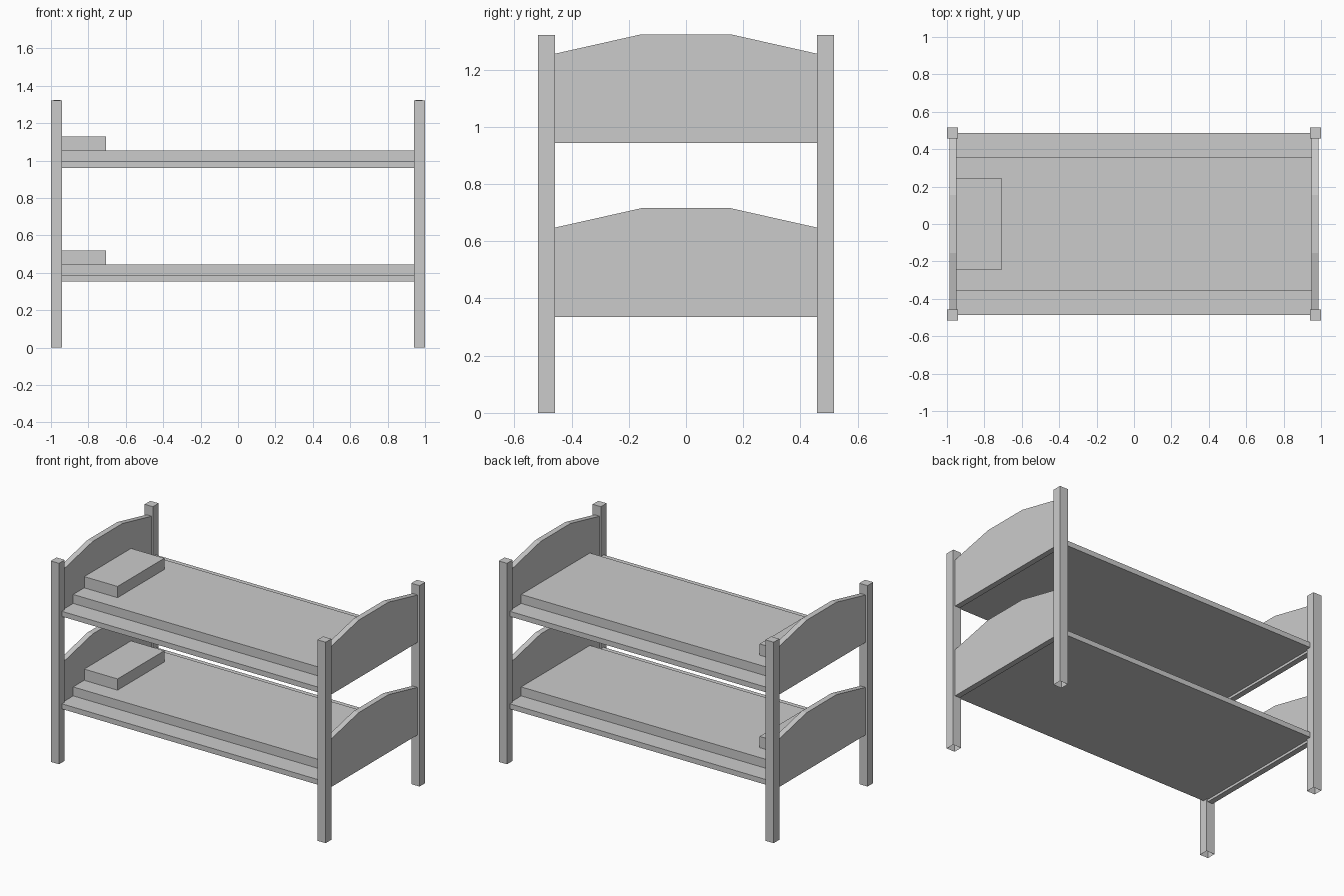
import bpy, bmesh

if "Cube" in bpy.data.objects:
    bpy.data.objects.remove(bpy.data.objects["Cube"])


def finish(name, bm):
    bmesh.ops.recalc_face_normals(bm, faces=bm.faces)
    mesh = bpy.data.meshes.new(name)
    bm.to_mesh(mesh)
    bm.free()
    obj = bpy.data.objects.new(name, mesh)
    bpy.context.collection.objects.link(obj)
    return obj


def box(name, x0, x1, y0, y1, z0, z1, open_bottom=False):
    bm = bmesh.new()
    bmesh.ops.create_cube(bm, size=1)
    for v in bm.verts:
        v.co = (x1 if v.co.x > 0 else x0,
                y1 if v.co.y > 0 else y0,
                z1 if v.co.z > 0 else z0)
    bmesh.ops.recalc_face_normals(bm, faces=bm.faces)
    if open_bottom:
        low = [f for f in bm.faces if f.normal.z < -0.5]
        bmesh.ops.delete(bm, geom=low, context='FACES_ONLY')
    return finish(name, bm)


def end_panel(name, x0, x1, bottom, shoulder, top):
    # Extruded profile with a sloped, flat-topped crest
    profile = [(-0.458, bottom), (0.458, bottom), (0.458, shoulder),
               (0.155, top), (-0.155, top), (-0.458, shoulder)]
    bm = bmesh.new()
    face = bm.faces.new([bm.verts.new((x0, y, z)) for y, z in profile])
    ext = bmesh.ops.extrude_face_region(bm, geom=[face], use_keep_orig=True)
    verts = [g for g in ext["geom"] if isinstance(g, bmesh.types.BMVert)]
    bmesh.ops.translate(bm, verts=verts, vec=(x1 - x0, 0, 0))
    return finish(name, bm)


# Corner posts, open underneath
for sx, end in ((-1, "head"), (1, "foot")):
    for sy, side in ((-1, "front"), (1, "back")):
        xs = sorted((sx * 0.94, sx * 1.0))
        ys = sorted((sy * 0.458, sy * 0.517))
        box(f"{end}_{side}_post", *xs, *ys, 0, 1.321, open_bottom=True)

# Two bunks: base board, mattress, pillow, headboard and footboard
for level, dz in (("lower", 0.0), ("upper", 0.608)):
    box(f"{level}_base_board", -0.95, 0.95, -0.487, 0.487, 0.352 + dz, 0.386 + dz)
    box(f"{level}_mattress", -0.949, 0.949, -0.357, 0.357, 0.386 + dz, 0.445 + dz)
    box(f"{level}_pillow", -0.948, -0.706, -0.243, 0.243, 0.445 + dz, 0.519 + dz)
    for sx, part in ((-1, "headboard"), (1, "footboard")):
        xs = sorted((sx * 0.949, sx * 0.986))
        end_panel(f"{level}_{part}", *xs, 0.336 + dz, 0.648 + dz, 0.716 + dz)
